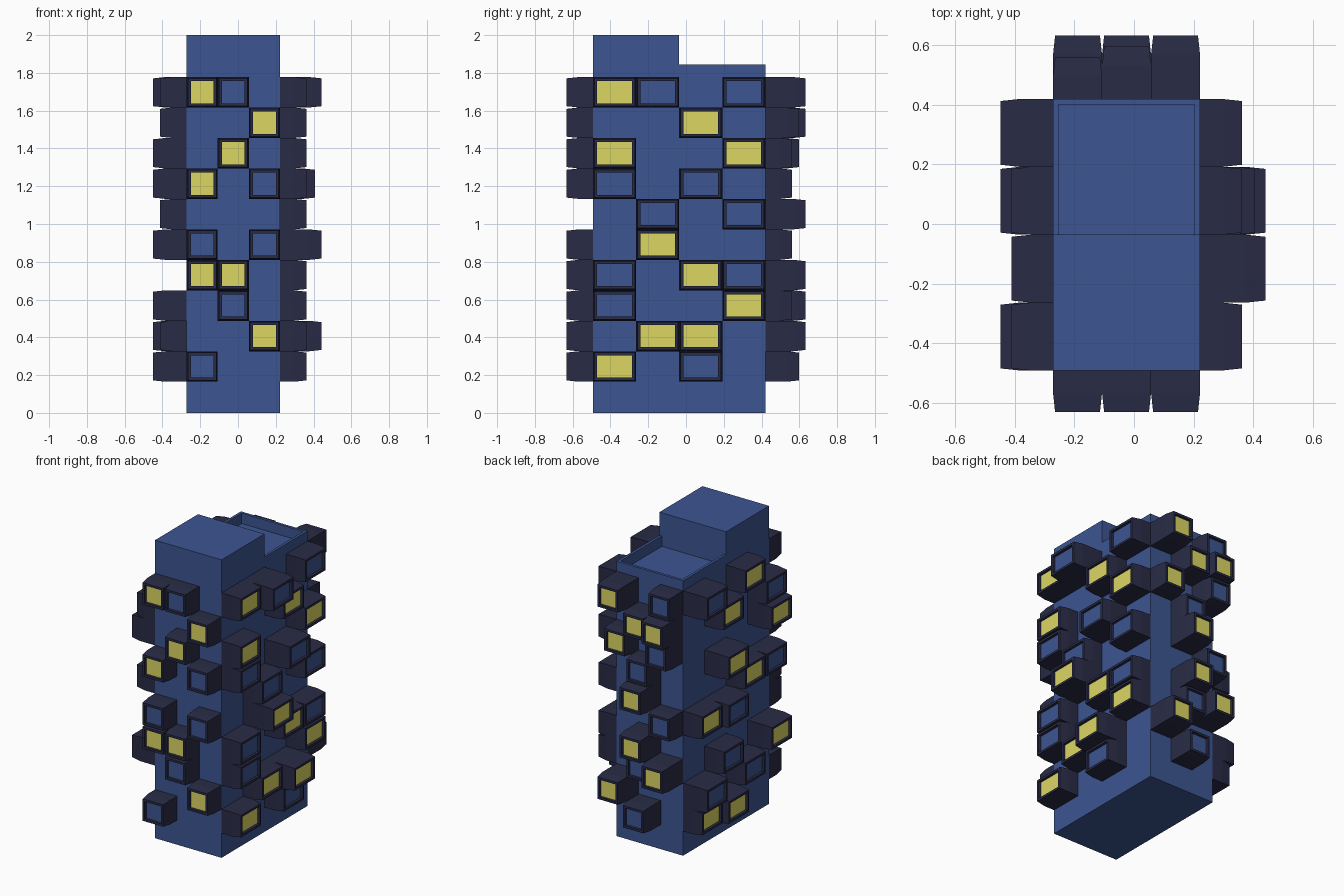
import bpy, bmesh
from mathutils import Vector

if "Cube" in bpy.data.objects:
    bpy.data.objects.remove(bpy.data.objects["Cube"])

X0, X1, Y0, Y1, YM = -0.272, 0.222, -0.492, 0.42, -0.036
Z0, ROW = 0.165, 0.1613


def material(name, rgb):
    m = bpy.data.materials.new(name)
    m.diffuse_color = (*rgb, 1)
    m.use_nodes = True
    m.node_tree.nodes["Principled BSDF"].inputs["Base Color"].default_value = m.diffuse_color
    return m


BLUE = material("wall_blue", (0.045, 0.09, 0.285))
DARK = material("frame_dark", (0.022, 0.024, 0.06))
YELLOW = material("lit_window", (0.72, 0.68, 0.125))


def finish(bm, name, mats):
    me = bpy.data.meshes.new(name)
    bm.to_mesh(me)
    bm.free()
    for m in mats:
        me.materials.append(m)
    bpy.context.collection.objects.link(bpy.data.objects.new(name, me))


def bridge(bm, a, b):
    n = len(a)
    for i in range(n):
        bm.faces.new((a[i], a[(i + 1) % n], b[(i + 1) % n], b[i]))


# Stepped tower body: side profile extruded across the width
bm = bmesh.new()
profile = [(Y0, 0), (Y1, 0), (Y1, 1.845), (YM, 1.845), (YM, 2), (Y0, 2)]
face = bm.faces.new([bm.verts.new((X0, y, z)) for y, z in profile])
ext = bmesh.ops.extrude_face_region(bm, geom=[face])
bmesh.ops.translate(bm, vec=(X1 - X0, 0, 0),
                    verts=[v for v in ext["geom"] if isinstance(v, bmesh.types.BMVert)])
# Sunken roof behind a thin parapet on the lower step
roof = [f for f in bm.faces if all(abs(v.co.z - 1.845) < 1e-4 for v in f.verts)][0]
bm.faces.remove(roof)


def roof_ring(m, z):
    return [bm.verts.new(p) for p in ((X0 + m, YM, z), (X1 - m, YM, z),
                                      (X1 - m, Y1 - m, z), (X0 + m, Y1 - m, z))]


outer, inner, floor = roof_ring(0, 1.845), roof_ring(0.018, 1.845), roof_ring(0.018, 1.775)
for i in (1, 2, 3):
    j = (i + 1) % 4
    bm.faces.new((outer[i], outer[j], inner[j], inner[i])) if i != 0 else None
bridge(bm, inner, floor)
bm.faces.new(floor)
bmesh.ops.remove_doubles(bm, verts=bm.verts, dist=1e-5)
bmesh.ops.recalc_face_normals(bm, faces=bm.faces)
finish(bm, "tower_body", [BLUE])


# Projecting window bays on one wall. Each entry: (row, column, lit, depth)
def bays(name, origin, right, width, columns, entries):
    bm = bmesh.new()
    o, r, up = Vector(origin), Vector(right), Vector((0, 0, 1))
    out = r.cross(up)
    cw = width / columns
    for row, col, lit, depth in entries:
        u0, u1 = col * cw, (col + 1) * cw
        z0, z1 = Z0 + row * ROW, Z0 + (row + 1) * ROW

        def ring(m, d):
            return [bm.verts.new(o + r * u + up * z + out * d) for u, z in
                    ((u0 + m, z0 + m), (u1 - m, z0 + m), (u1 - m, z1 - m), (u0 + m, z1 - m))]

        # straight box, tapered mouth, flat rim, recessed pane
        rings = [ring(m, d) for m, d in ((0, 0), (0, depth - 0.065), (0.007, depth),
                                         (0.022, depth), (0.022, depth - 0.018))]
        for a, b in zip(rings, rings[1:]):
            bridge(bm, a, b)
        bm.faces.new(rings[-1]).material_index = 2 if lit else 1
    finish(bm, name, [DARK, BLUE, YELLOW])


A, B, C = 0.14, 0.177, 0.213
W, D = X1 - X0, Y1 - Y0

bays("front_bays", (X0, Y0, 0), (1, 0, 0), W, 3, [
    (0, 0, 0, A), (1, 2, 1, A), (2, 1, 0, A), (3, 0, 1, A), (3, 1, 1, A),
    (4, 0, 0, A), (4, 2, 0, A), (6, 0, 1, A), (6, 2, 0, A), (7, 1, 1, A),
    (8, 2, 1, A), (9, 0, 1, A), (9, 1, 0, A)])

bays("right_bays", (X1, Y0, 0), (0, 1, 0), D, 4, [
    (0, 0, 1, A), (0, 2, 0, A), (1, 1, 1, A), (1, 2, 1, 0.22), (2, 0, 0, A), (2, 3, 1, A),
    (3, 0, 0, A), (3, 2, 1, A), (3, 3, 0, A), (4, 1, 1, 0.22), (5, 1, 0, A), (5, 3, 0, A),
    (6, 0, 0, A), (6, 2, 0, 0.185), (7, 0, 1, A), (7, 3, 1, A), (8, 2, 1, A),
    (9, 0, 1, A), (9, 1, 0, 0.22), (9, 3, 0, A)])

# On the back and left walls, columns run left to right as seen from outside
bays("back_bays", (X1, Y1, 0), (-1, 0, 0), W, 3, [
    (0, 1, 0, B), (1, 0, 1, C), (2, 2, 1, C), (2, 1, 0, A), (3, 1, 1, C), (4, 2, 0, A),
    (5, 1, 1, C), (6, 1, 0, A), (7, 0, 1, A), (7, 2, 0, B), (8, 1, 1, B), (8, 2, 1, C),
    (9, 0, 1, C), (9, 2, 0, A)])

bays("left_bays", (X0, Y1, 0), (0, -1, 0), D, 4, [
    (0, 0, 1, A), (0, 1, 1, B), (1, 0, 0, B), (1, 2, 0, A), (2, 1, 0, A), (2, 3, 1, B),
    (4, 0, 1, A), (4, 1, 0, B), (5, 2, 1, A), (5, 3, 0, A), (6, 1, 1, B), (7, 3, 1, B),
    (8, 1, 1, A), (8, 3, 0, A), (9, 0, 0, B), (9, 2, 1, A)])
